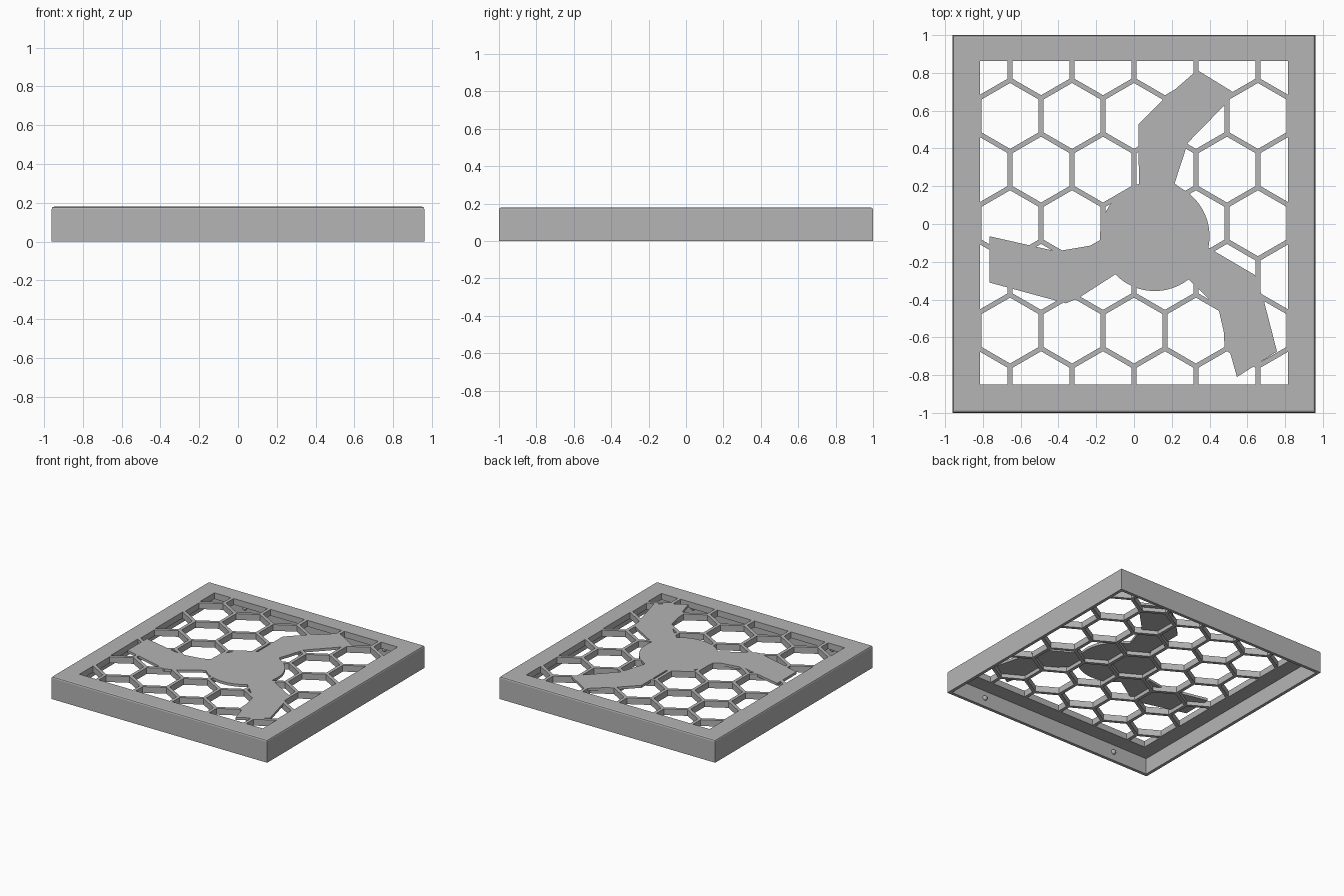
import bpy, bmesh, math
from mathutils import Matrix, Vector

if "Cube" in bpy.data.objects:
    bpy.data.objects.remove(bpy.data.objects["Cube"])

WIDTH, DEPTH, HEIGHT = 1.92, 2.0, 0.18
WALL, PLATE, BLADE = 0.025, 0.05, 0.02
WIN_X, WIN_Y, WIN_MID = 1.63, 1.714, 0.007
PITCH, STRUT = 0.328, 0.026

grey = bpy.data.materials.new("plain grey")
grey.use_nodes = True
grey.diffuse_color = (0.46, 0.46, 0.46, 1)
grey.node_tree.nodes["Principled BSDF"].inputs["Base Color"].default_value = (0.46, 0.46, 0.46, 1)


def finish(name, bm):
    bmesh.ops.recalc_face_normals(bm, faces=bm.faces)
    mesh = bpy.data.meshes.new(name)
    bm.to_mesh(mesh)
    bm.free()
    mesh.materials.append(grey)
    obj = bpy.data.objects.new(name, mesh)
    bpy.context.collection.objects.link(obj)
    return obj


def add_prism(bm, points, low, high):
    face = bm.faces.new([bm.verts.new((x, y, low)) for x, y in points])
    side = bmesh.ops.extrude_face_region(bm, geom=[face])["geom"]
    moved = [v for v in side if isinstance(v, bmesh.types.BMVert)]
    bmesh.ops.translate(bm, verts=moved, vec=(0, 0, high - low))


def rectangle(w, d, mid=0):
    return [(sx * w / 2, mid + sy * d / 2) for sx, sy in ((-1, -1), (1, -1), (1, 1), (-1, 1))]


def prism(name, points, low, high):
    bm = bmesh.new()
    add_prism(bm, points, low, high)
    return finish(name, bm)


def combine(obj, tool, operation):
    # Bake a boolean and discard the helper
    mod = obj.modifiers.new("boolean", "BOOLEAN")
    mod.operation, mod.object, mod.solver = operation, tool, "EXACT"
    graph = bpy.context.evaluated_depsgraph_get()
    mesh = bpy.data.meshes.new_from_object(obj.evaluated_get(graph))
    obj.modifiers.clear()
    obj.data = mesh
    bpy.data.objects.remove(tool)


def arc(start, end, steps):
    # Points along the rim of the round hub
    angles = [math.radians(start + (end - start) * i / steps) for i in range(steps + 1)]
    return [(0.11 + 0.29 * math.cos(a), -0.065 + 0.29 * math.sin(a)) for a in angles]


# Frame: block with softened upper edges, hollow below, window on top
bm = bmesh.new()
add_prism(bm, rectangle(WIDTH, DEPTH), 0, HEIGHT)
top_edges = [e for e in bm.edges if all(v.co.z > HEIGHT / 2 for v in e.verts)]
bmesh.ops.bevel(bm, geom=top_edges, offset=0.012, segments=2, affect="EDGES", profile=0.5)
frame = finish("frame", bm)
combine(frame, prism("cavity", rectangle(WIDTH - 2 * WALL, DEPTH - 2 * WALL), -0.1, HEIGHT - PLATE), "DIFFERENCE")
combine(frame, prism("window", rectangle(WIN_X, WIN_Y, WIN_MID), 0.05, 0.3), "DIFFERENCE")

# Honeycomb grille: panel pierced by staggered hexagons
grille = prism("honeycomb_grille", rectangle(WIN_X, WIN_Y, WIN_MID), HEIGHT - PLATE, HEIGHT)
radius = (PITCH - STRUT) / math.sqrt(3)
bm = bmesh.new()
for row in range(-3, 4):
    for col in range(-4, 4):
        cx = (col + (0.5 if row % 2 else 0)) * PITCH
        cy = 0.004 + row * PITCH * math.sqrt(3) / 2
        hexagon = [(cx + radius * math.sin(k * math.pi / 3), cy + radius * math.cos(k * math.pi / 3))
                   for k in range(6)]
        add_prism(bm, hexagon, 0, 0.3)
combine(grille, finish("cells", bm), "DIFFERENCE")

# Three-bladed rotor plate, flush with the top of the grille
upper = [(0.025, 0.53), (0.155, 0.66), (0.22, 0.715), (0.335, 0.815), (0.53, 0.695),
         (0.48, 0.63), (0.285, 0.43), (0.215, 0.215)]
right = [(0.64, -0.27), (0.69, -0.415), (0.757, -0.675), (0.545, -0.81), (0.51, -0.685),
         (0.48, -0.66), (0.475, -0.57), (0.45, -0.46), (0.375, -0.375)]
left = [(-0.29, -0.39), (-0.36, -0.42), (-0.765, -0.31), (-0.765, -0.065), (-0.41, -0.145)]
outline = upper + arc(62, -12, 14) + right + arc(-52, -136, 14) + left + arc(188, 107, 14)
combine(grille, prism("rotor", outline, HEIGHT - BLADE, HEIGHT), "UNION")

# Snap bumps inside the front and back walls
bm = bmesh.new()
for sx in (-1, 1):
    for sy in (-1, 1):
        spot = Vector((sx * 0.62, sy * (DEPTH / 2 - WALL), 0.07))
        bmesh.ops.create_uvsphere(bm, u_segments=16, v_segments=8, radius=0.02,
                                  matrix=Matrix.Translation(spot))
finish("snap_bumps", bm)
